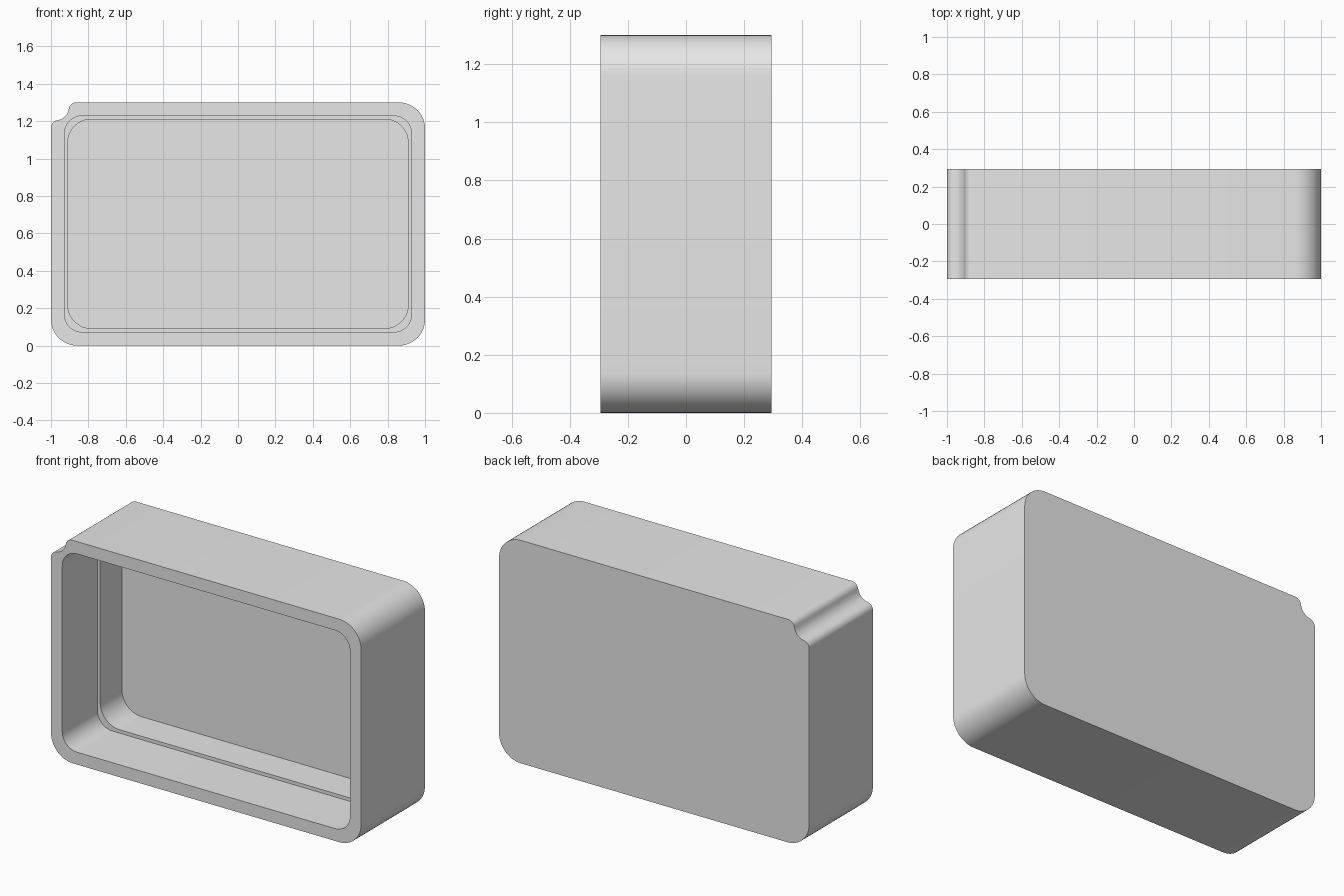
import bpy, bmesh, math

if "Cube" in bpy.data.objects:
    bpy.data.objects.remove(bpy.data.objects["Cube"])

W, H, D = 1.0, 1.3, 0.294      # half width, height, half depth
SEG, NOTCH = 12, 6             # segments per corner, per notch arc


def arc(cx, cz, r, a0, a1, n):
    """Points along an arc in the x-z plane (angles in degrees)."""
    return [(cx + r * math.cos(math.radians(a0 + (a1 - a0) * i / n)),
             cz + r * math.sin(math.radians(a0 + (a1 - a0) * i / n)))
            for i in range(n + 1)]


def rounded_outline(hw, z0, z1, r, top_left=None):
    """Rounded rectangle; the top left corner can be replaced."""
    pts = arc(hw - r, z0 + r, r, -90, 0, SEG)
    pts += arc(hw - r, z1 - r, r, 0, 90, SEG)
    pts += top_left or arc(-hw + r, z1 - r, r, 90, 180, NOTCH * 3)
    pts += arc(-hw + r, z0 + r, r, 180, 270, SEG)
    return pts


# Notched corner: convex, concave and convex arcs meeting tangentially
t = math.degrees(math.atan2(0.015, 0.11))
notch = arc(-W + 0.135, H - 0.04, 0.04, 90, 180 - t, NOTCH)
notch += arc(-W + 0.025, H - 0.025, 0.071, -t, -90 + t, NOTCH)[1:]
notch += arc(-W + 0.04, H - 0.135, 0.04, 90 + t, 180, NOTCH)[1:]

outer = rounded_outline(W, 0, H, 0.14, notch)
opening = rounded_outline(0.928, 0.072, 1.228, 0.095)
recess = rounded_outline(0.91, 0.092, 1.21, 0.125)

# Outlines in order: back, front rim, opening, ledge, recess floor
sections = [(outer, D), (outer, -D), (opening, -D),
            (opening, 0.03), (recess, 0.03), (recess, 0.23)]

bm = bmesh.new()
loops = [[bm.verts.new((x, y, z)) for x, z in pts] for pts, y in sections]
for a, b in zip(loops, loops[1:]):
    n = len(a)
    for i in range(n):
        j = (i + 1) % n
        bm.faces.new((a[i], a[j], b[j], b[i]))
bm.faces.new(loops[0])         # back panel
bm.faces.new(loops[-1])        # recess floor
bmesh.ops.recalc_face_normals(bm, faces=bm.faces)

mesh = bpy.data.meshes.new("casing")
bm.to_mesh(mesh)
bm.free()
casing = bpy.data.objects.new("casing", mesh)
bpy.context.collection.objects.link(casing)

grey = bpy.data.materials.new("light grey")
grey.diffuse_color = (0.8, 0.8, 0.8, 1)
grey.use_nodes = True
grey.node_tree.nodes["Principled BSDF"].inputs["Base Color"].default_value = grey.diffuse_color
mesh.materials.append(grey)

bpy.context.view_layer.objects.active = casing
casing.select_set(True)
bpy.ops.object.shade_smooth_by_angle(angle=math.radians(30))
